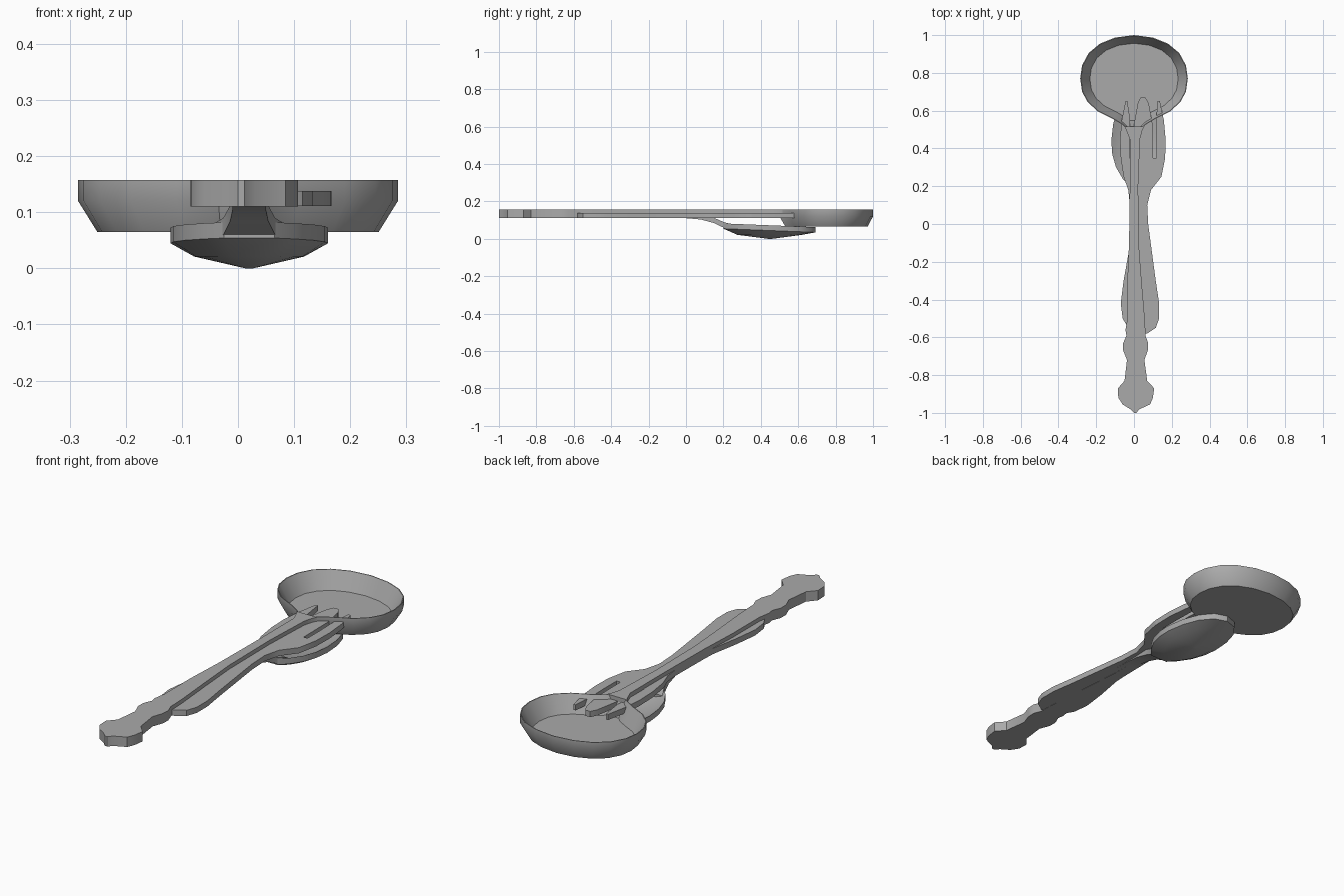
import bpy
import bmesh

default_cube = bpy.data.objects.get("Cube")
if default_cube:
    bpy.data.objects.remove(default_cube, do_unlink=True)

# One plain metal colour
steel = bpy.data.materials.new("grey steel")
steel.use_nodes = True
grey = (0.4, 0.4, 0.4, 1)
steel.diffuse_color = grey
steel.node_tree.nodes["Principled BSDF"].inputs["Base Color"].default_value = grey


def finish(name, bm):
    """Turn a bmesh into a named, softly shaded steel object."""
    bmesh.ops.recalc_face_normals(bm, faces=bm.faces[:])
    mesh = bpy.data.meshes.new(name)
    bm.to_mesh(mesh)
    bm.free()
    mesh.materials.append(steel)
    obj = bpy.data.objects.new(name, mesh)
    bpy.context.collection.objects.link(obj)
    bpy.ops.object.select_all(action="DESELECT")
    obj.select_set(True)
    bpy.context.view_layer.objects.active = obj
    bpy.ops.object.shade_smooth_by_angle(angle=0.6)
    return obj


def loft(bm, rings, cap_start=True, cap_end=True):
    """Bridge closed rings of equal length and cap the ends."""
    loops = [[bm.verts.new(point) for point in ring] for ring in rings]
    for lower, upper in zip(loops, loops[1:]):
        for i in range(len(lower)):
            j = (i + 1) % len(lower)
            bm.faces.new((lower[i], lower[j], upper[j], upper[i]))
    if cap_start:
        bm.faces.new(loops[0])
    if cap_end:
        bm.faces.new(loops[-1])


def flat_plate(name, rows, bottom, top):
    """Plate whose outline is given as rows of (y, left edge, right edge)."""
    bm = bmesh.new()
    rings = []
    for z in (bottom, top):
        right_side = [(right, y, z) for y, left, right in rows]
        left_side = [(left, y, z) for y, left, right in reversed(rows)]
        rings.append(right_side + left_side)
    loft(bm, rings)
    return finish(name, bm)


def scaled_ring(outline, centre, scale, height):
    """Outline shrunk towards a centre; height is a function of y."""
    ring = []
    for x, y in outline:
        new_x = centre[0] + (x - centre[0]) * scale
        new_y = centre[1] + (y - centre[1]) * scale
        ring.append((new_x, new_y, height(y)))
    return ring


def mirrored_outline(half, middle):
    """Full closed outline from the (half width, y) points of one side."""
    right_side = [(middle + w, y) for w, y in half]
    left_side = [(middle - w, y) for w, y in reversed(half) if w > 0]
    return right_side + left_side


# Ladle handle with its ornamental end
handle_rows = [
    (-1.0, 0.0, 0.012), (-0.98, -0.02, 0.03), (-0.955, -0.06, 0.085),
    (-0.92, -0.083, 0.1), (-0.87, -0.085, 0.107), (-0.83, -0.05, 0.07),
    (-0.72, -0.037, 0.055), (-0.67, -0.057, 0.073), (-0.63, -0.057, 0.075),
    (-0.59, -0.04, 0.06), (-0.56, -0.045, 0.06), (-0.5, -0.035, 0.057),
    (-0.3, -0.035, 0.04), (-0.1, -0.026, 0.025), (0.2, -0.022, 0.022),
    (0.45, -0.022, 0.032), (0.5, -0.042, 0.045), (0.515, -0.05, 0.055),
]
flat_plate("ladle_handle", handle_rows, 0.11, 0.157)

# Ladle bowl: vertical rim, sloping wall and flat floor
bowl_half = [
    (0.035, 0.5), (0.06, 0.525), (0.11, 0.555), (0.19, 0.595), (0.245, 0.645),
    (0.275, 0.7), (0.285, 0.77), (0.275, 0.84), (0.24, 0.905), (0.18, 0.955),
    (0.1, 0.987), (0, 1.0),
]
bowl_outline = mirrored_outline(bowl_half, 0)
bowl_profile = [(0.88, 0.065), (1, 0.12), (1, 0.157), (0.985, 0.157), (0.82, 0.076)]
bm = bmesh.new()
loft(bm, [scaled_ring(bowl_outline, (0, 0.76), scale, lambda y, z=z: z)
          for scale, z in bowl_profile])
finish("ladle_bowl", bm)

# Fork handle and head
fork_rows = [
    (-0.58, 0.04, 0.07), (-0.55, -0.03, 0.115), (-0.5, -0.06, 0.133),
    (-0.42, -0.07, 0.133), (-0.3, -0.055, 0.115), (-0.15, -0.028, 0.095),
    (0, -0.022, 0.075), (0.1, -0.022, 0.07), (0.18, -0.03, 0.09),
    (0.25, -0.055, 0.145), (0.35, -0.07, 0.165),
]
fork_bottom, fork_top = 0.111, 0.138
flat_plate("fork_handle", fork_rows, fork_bottom, fork_top)

# Fork tines
tines = {
    "fork_right_tine": [(0.35, -0.07, -0.025), (0.45, -0.074, -0.024),
                        (0.55, -0.065, -0.02), (0.65, -0.045, -0.035)],
    "fork_middle_tine": [(0.35, -0.005, 0.1), (0.53, 0, 0.098),
                         (0.64, 0.02, 0.078), (0.67, 0.035, 0.06)],
    "fork_left_tine": [(0.35, 0.12, 0.165), (0.45, 0.12, 0.167),
                       (0.55, 0.117, 0.158), (0.65, 0.125, 0.137)],
}
for tine_name, tine_rows in tines.items():
    flat_plate(tine_name, tine_rows, fork_bottom, fork_top)

# Spoon bowl: thick upright rim, keeled underside and hollow top
spoon_half = [
    (0.045, 0.2), (0.08, 0.24), (0.115, 0.3), (0.135, 0.37), (0.14, 0.44),
    (0.13, 0.53), (0.105, 0.61), (0.06, 0.67), (0, 0.692),
]
spoon_middle = 0.02
spoon_centre = (spoon_middle, 0.45)
spoon_outline = mirrored_outline(spoon_half, spoon_middle)


def rim_height(y):
    return 0.09 - 0.04 * y


spoon_rings = [
    scaled_ring(spoon_outline, spoon_centre, 0.05, lambda y: 0),
    scaled_ring(spoon_outline, spoon_centre, 0.7, lambda y: 0.021),
    scaled_ring(spoon_outline, spoon_centre, 1, lambda y: rim_height(y) - 0.028),
    scaled_ring(spoon_outline, spoon_centre, 1, rim_height),
    scaled_ring(spoon_outline, spoon_centre, 0.7, lambda y: 0.05),
    scaled_ring(spoon_outline, spoon_centre, 0.05, lambda y: 0.03),
]
bm = bmesh.new()
loft(bm, spoon_rings)
finish("spoon_bowl", bm)

# Spoon neck bending down from the handle: (y, bottom, top, half width)
neck_stations = [
    (-0.1, 0.111, 0.136, 0.03), (0, 0.11, 0.136, 0.03), (0.08, 0.103, 0.13, 0.03),
    (0.15, 0.084, 0.112, 0.034), (0.2, 0.06, 0.09, 0.046), (0.25, 0.05, 0.075, 0.07),
]
bm = bmesh.new()
neck_rings = []
for y, low, high, half_width in neck_stations:
    left, right = spoon_middle - half_width, spoon_middle + half_width
    neck_rings.append([(left, y, low), (right, y, low), (right, y, high), (left, y, high)])
loft(bm, neck_rings)
finish("spoon_neck", bm)
